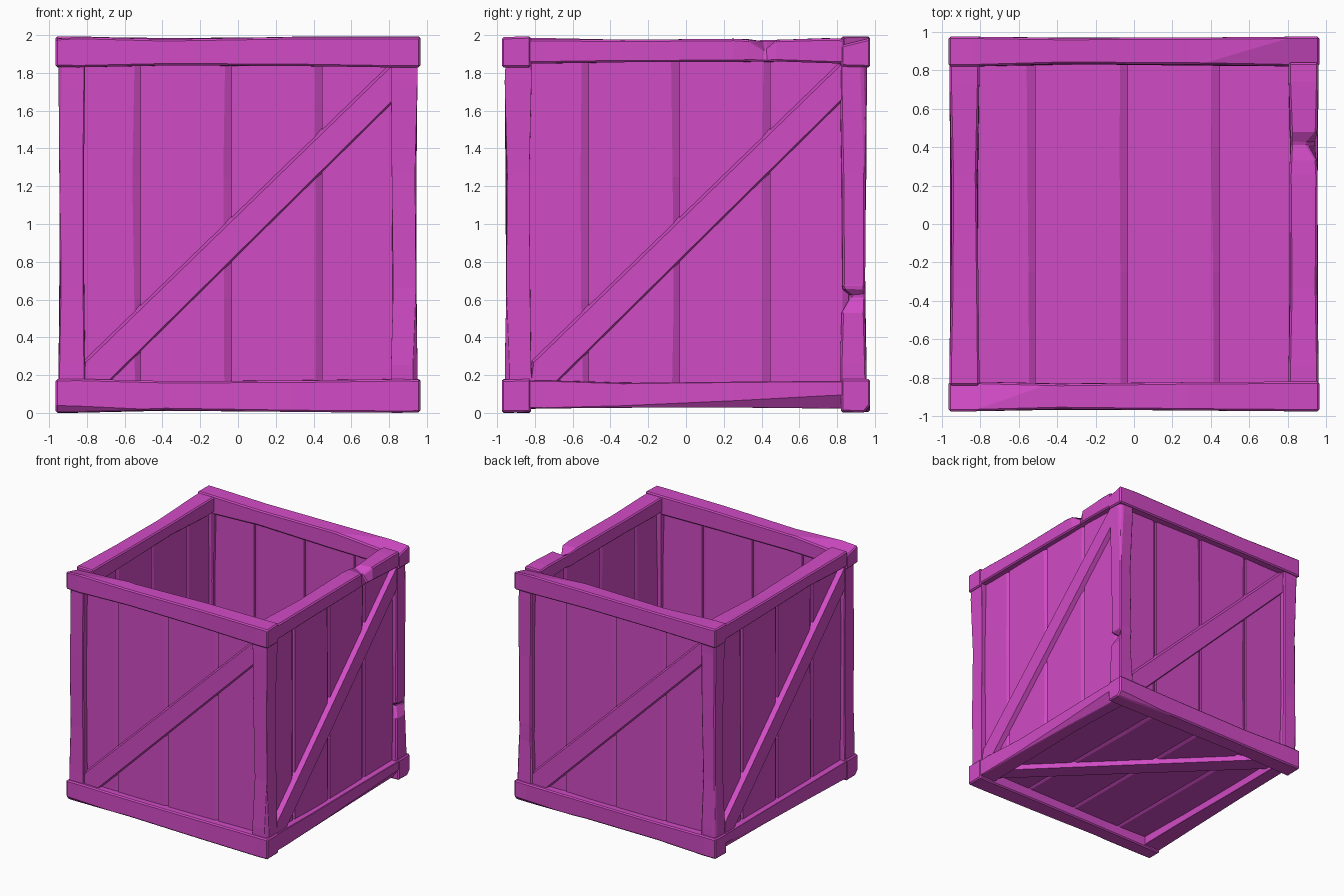
import bpy, bmesh, random
from math import radians
from mathutils import Matrix, Vector

random.seed(7)
cube = bpy.data.objects.get("Cube")
if cube:
    bpy.data.objects.remove(cube, do_unlink=True)

wood = bpy.data.materials.new("magenta_wood")
wood.use_nodes = True
COLOUR = (0.64, 0.07, 0.56, 1)
wood.diffuse_color = COLOUR
wood.node_tree.nodes["Principled BSDF"].inputs["Base Color"].default_value = COLOUR


def finish(name, bm, bevel=0.0, matrix=None):
    if matrix:
        bm.transform(matrix)
    bmesh.ops.recalc_face_normals(bm, faces=bm.faces[:])
    mesh = bpy.data.meshes.new(name)
    bm.to_mesh(mesh)
    bm.free()
    mesh.materials.append(wood)
    ob = bpy.data.objects.new(name, mesh)
    bpy.context.collection.objects.link(ob)
    if bevel:
        mod = ob.modifiers.new("worn_edges", 'BEVEL')
        mod.width = bevel
        mod.segments = 1
        mod.limit_method = 'ANGLE'
        mod.angle_limit = radians(40)
    return ob


def loft(bm, rings):
    """Join rings of points into a closed solid."""
    rows = [[bm.verts.new(p) for p in ring] for ring in rings]
    n = len(rows[0])
    for a, b in zip(rows, rows[1:]):
        for i in range(n):
            j = (i + 1) % n
            bm.faces.new((a[i], a[j], b[j], b[i]))
    bm.faces.new(rows[0][::-1])
    bm.faces.new(rows[-1])


def beam(name, axis, lo, hi, dent=None, knob=0.012):
    """Rough-hewn timber: thicker ends, wavering faces, one optional dent."""
    u, v = [i for i in range(3) if i != axis]
    length = hi[axis] - lo[axis]
    stations = [(lo[axis] + length * t, None) for t in (0, 0.06, 0.3, 0.65, 0.94, 1)]
    if dent:
        place, corner, depth = dent
        stations += [(place - 0.09, None), (place, corner), (place + 0.06, None)]
    stations.sort(key=lambda s: s[0])
    rings = []
    for k, (s, corner) in enumerate(stations):
        shrink = 0 if k in (0, 1, len(stations) - 2, len(stations) - 1) else knob
        ring = []
        for c, (i, j) in enumerate(((-1, -1), (1, -1), (1, 1), (-1, 1))):
            inset = shrink * random.uniform(0.2, 1.1)
            if c == corner:
                inset += depth
            p = Vector((0, 0, 0))
            p[axis] = s
            p[u] = (hi[u] if i > 0 else lo[u]) - i * inset
            p[v] = (hi[v] if j > 0 else lo[v]) - j * (inset + random.uniform(0, 0.006))
            ring.append(p)
        rings.append(ring)
    bm = bmesh.new()
    loft(bm, rings)
    return bm, name


def chip(bm, point, normal):
    """Slice a flat facet off a timber."""
    cut = bmesh.ops.bisect_plane(bm, geom=bm.verts[:] + bm.edges[:] + bm.faces[:],
                                 plane_co=point, plane_no=normal, clear_outer=True)
    edges = [e for e in cut["geom_cut"] if isinstance(e, bmesh.types.BMEdge)]
    if edges:
        bmesh.ops.holes_fill(bm, edges=[e for e in bm.edges if e.is_boundary], sides=0)


SIDES = {-1: ("front", "right"), 1: ("back", "left")}
LEVELS = {"bottom": (0.0, 0.182), "top": (1.828, 1.995)}


def span(sign, near, far):
    return sorted((sign * near, sign * far))


for s in (-1, 1):
    for level, (z0, z1) in LEVELS.items():
        # Long rails across the front and back
        y0, y1 = span(s, 0.82, 0.975)
        bm, name = beam(f"{SIDES[s][0]}_{level}_rail", 0, (-0.965, y0, z0), (0.965, y1, z1))
        if level == "top":
            chip(bm, (0.55 * s, s * 0.9, z1 - 0.005), (s * 0.06, -s * 0.25, 1))
        else:
            chip(bm, (0, s * 0.975, 0.015), (s * 0.02, s, -0.8))
        finish(name, bm, 0.01)
        # Shorter rails along the sides
        x0, x1 = span(s, 0.805, 0.96)
        dent = (0.42, 2, 0.06) if s > 0 and level == "top" else None
        bm, name = beam(f"{SIDES[s][1]}_{level}_rail", 1, (x0, -0.84, z0 + 0.02),
                        (x1, 0.84, z1 - 0.01), dent)
        if level == "bottom":
            chip(bm, (s * 0.95, 0, 0.045), (s, 0.03, -0.7))
        finish(name, bm, 0.01)

# Corner posts
for sx in (-1, 1):
    for sy in (-1, 1):
        x0, x1 = span(sx, 0.81, 0.95)
        y0, y1 = span(sy, 0.815, 0.96)
        dent = (0.62, 1, 0.05) if sx > 0 and sy > 0 else None
        side = "left" if sx > 0 else "right"
        bm, name = beam(f"{SIDES[sy][0]}_{side}_post", 2, (x0, y0, 0.15), (x1, y1, 1.86), dent)
        chip(bm, (sx * 0.945, sy * 0.955, 1), (sx, sy, 0.02 * sx * sy))
        finish(name, bm, 0.01)

# Plank panels with a diagonal brace: four walls and the floor
SEAMS = (-0.86, -0.515, -0.035, 0.445, 0.86)
BRACE = ((-0.82, 0.16), (-0.68, 0.16), (0.83, 1.65), (0.83, 1.85), (0.80, 1.85), (-0.82, 0.28))
centre = Matrix.Translation((0, 0, 1))
PANELS = {"front": ('Z', 0), "left": ('Z', 90), "back": ('Z', 180),
          "right": ('Z', 270), "floor": ('X', 90)}
for panel, (axis, angle) in PANELS.items():
    place = centre @ Matrix.Rotation(radians(angle), 4, axis) @ centre.inverted()
    for n, (a, b) in enumerate(zip(SEAMS, SEAMS[1:])):
        bm = bmesh.new()
        rings = []
        # Each plank has one edge tapered on both faces
        for z in (0.13, 0.6, 1.25, 1.88):
            taper = b - random.uniform(0.03, 0.045)
            rings.append([(a, -0.905, z), (taper, -0.905, z), (b, -0.885, z),
                          (b, -0.875, z), (taper, -0.855, z), (a, -0.855, z)])
        loft(bm, rings)
        finish(f"{panel}_plank_{n + 1}", bm, matrix=place)
    bm = bmesh.new()
    # The brace narrows slightly towards its outer face
    inner = [(x, -0.89, z) for x, z in BRACE]
    outer = [(x + d, -0.945, z - d) for (x, z), d in
             zip(BRACE, (0, -0.008, -0.008, 0, 0.014, 0.014))]
    loft(bm, [inner, outer])
    finish(f"{panel}_brace", bm, matrix=place)
